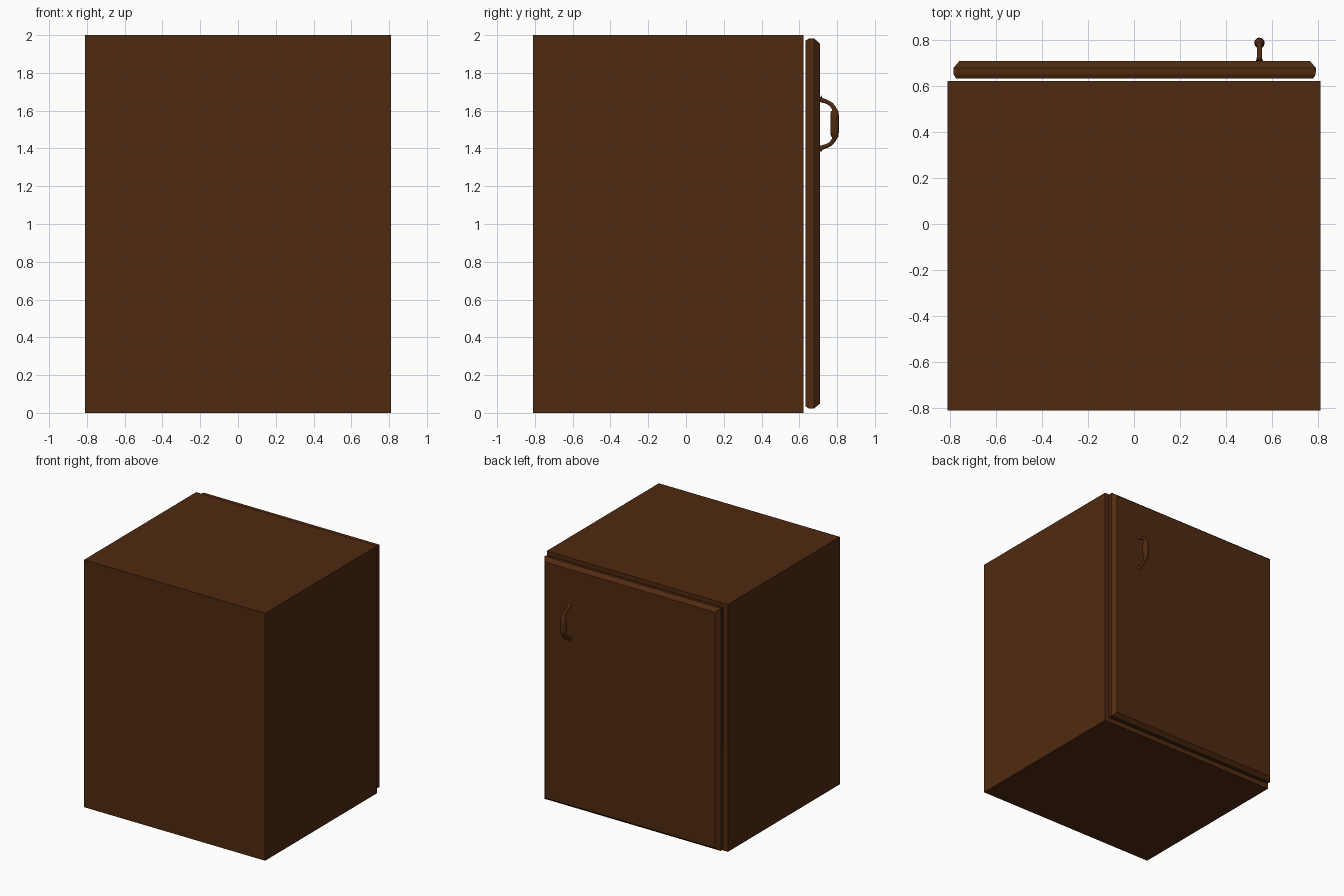
import bpy, bmesh
from mathutils import Vector

if "Cube" in bpy.data.objects:
    bpy.data.objects.remove(bpy.data.objects["Cube"])

wood = bpy.data.materials.new("dark_wood")
wood.diffuse_color = (0.08, 0.023, 0.005, 1)
wood.use_nodes = True
wood.node_tree.nodes["Principled BSDF"].inputs["Base Color"].default_value = wood.diffuse_color


def add_object(name, bm):
    bmesh.ops.recalc_face_normals(bm, faces=bm.faces)
    mesh = bpy.data.meshes.new(name)
    bm.to_mesh(mesh)
    bm.free()
    mesh.materials.append(wood)
    obj = bpy.data.objects.new(name, mesh)
    bpy.context.collection.objects.link(obj)
    return obj


# Cabinet body: box open towards the door, with panel thickness
bm = bmesh.new()
bmesh.ops.create_cube(bm, size=1)
bmesh.ops.scale(bm, vec=(1.62, 1.432, 2.0), verts=bm.verts)
bmesh.ops.translate(bm, vec=(0, -0.094, 1.0), verts=bm.verts)
bmesh.ops.recalc_face_normals(bm, faces=bm.faces)
opening = [f for f in bm.faces if f.normal.y > 0.9]
bmesh.ops.delete(bm, geom=opening, context='FACES_ONLY')
body = add_object("cabinet_body", bm)
panels = body.modifiers.new("panel_thickness", 'SOLIDIFY')
panels.thickness = 0.04
panels.offset = -1
panels.use_even_offset = True

# Door: rectangular rings (depth, inset) giving the bevelled edge
bm = bmesh.new()
rings = []
for y, inset in [(0.632, 0.012), (0.65, 0.002), (0.677, 0.0), (0.709, 0.027)]:
    x0, x1 = -0.785 + inset, 0.791 - inset
    z0, z1 = 0.022 + inset, 1.983 - inset
    rings.append([bm.verts.new((x, y, z))
                  for x, z in ((x0, z0), (x1, z0), (x1, z1), (x0, z1))])
for a, b in zip(rings, rings[1:]):
    for i in range(4):
        j = (i + 1) % 4
        bm.faces.new((a[i], a[j], b[j], b[i]))
bm.faces.new(rings[0])
bm.faces.new(rings[-1])
add_object("door", bm)

# Handle: half path (y, height from centre, radius), mirrored about its middle
half = [(0.705, 0.137, 0.017), (0.717, 0.126, 0.012), (0.745, 0.117, 0.011),
        (0.768, 0.104, 0.011), (0.782, 0.085, 0.012), (0.786, 0.073, 0.014),
        (0.787, 0.067, 0.020), (0.787, 0.035, 0.023)]
path = half + [(y, -h, r) for y, h, r in reversed(half)]
bm = bmesh.new()
sides = []
centres = [Vector((0.545, y, 1.53 + h)) for y, h, r in path]
circle = bmesh.ops.create_circle(bm, segments=12, radius=1)["verts"]
unit = [v.co.copy() for v in circle]
bmesh.ops.delete(bm, geom=circle, context='VERTS')
for i, c in enumerate(centres):
    along = centres[min(i + 1, len(centres) - 1)] - centres[max(i - 1, 0)]
    across = Vector((1, 0, 0))
    out = along.normalized().cross(across)
    r = path[i][2]
    sides.append([bm.verts.new(c + (across * u.x + out * u.y) * r) for u in unit])
for a, b in zip(sides, sides[1:]):
    for i in range(12):
        j = (i + 1) % 12
        bm.faces.new((a[i], a[j], b[j], b[i])).smooth = True
bm.faces.new(sides[0])
bm.faces.new(sides[-1])
add_object("door_handle", bm)
